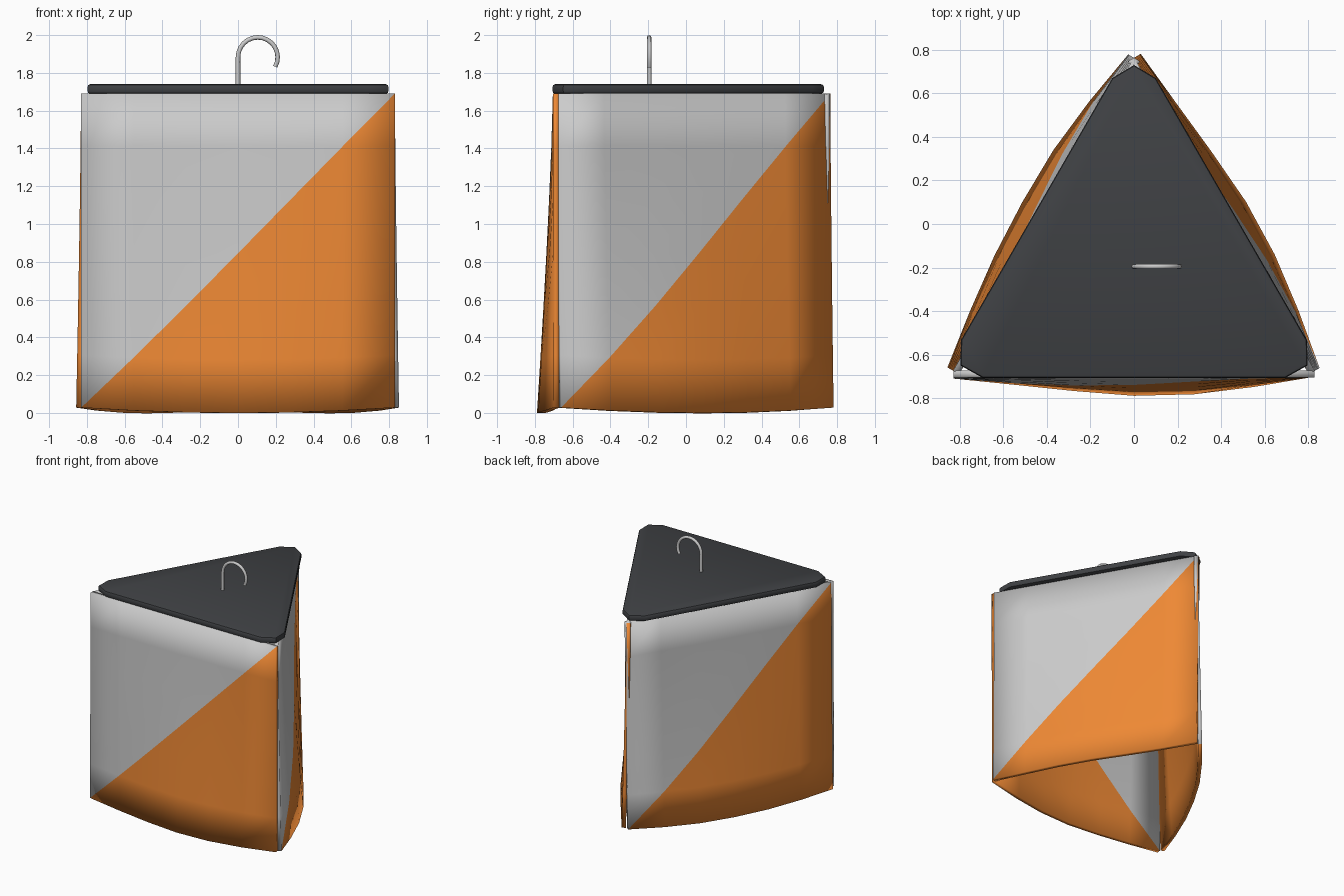
import bpy, bmesh, math
from mathutils import Vector, Matrix

if "Cube" in bpy.data.objects:
    bpy.data.objects.remove(bpy.data.objects["Cube"])

CENTRE_Y = -0.195
HALF_W, TOP_Z, N = 0.83, 1.69, 6


def material(name, rgb):
    m = bpy.data.materials.new(name)
    m.diffuse_color = (*rgb, 1)
    m.use_nodes = True
    m.node_tree.nodes["Principled BSDF"].inputs["Base Color"].default_value = m.diffuse_color
    return m


def new_object(name, bm, mats):
    me = bpy.data.meshes.new(name)
    bm.to_mesh(me)
    bm.free()
    for m in mats:
        me.materials.append(m)
    ob = bpy.data.objects.new(name, me)
    bpy.context.collection.objects.link(ob)
    return ob


def smooth(ob, degrees):
    bpy.ops.object.select_all(action='DESELECT')
    ob.select_set(True)
    bpy.context.view_layer.objects.active = ob
    bpy.ops.object.shade_smooth_by_angle(angle=math.radians(degrees))


white = material("pale_cloth", (0.58, 0.58, 0.58))
orange = material("orange_cloth", (0.86, 0.25, 0.035))
dark = material("dark_cap", (0.05, 0.053, 0.058))


# Cloth panel: grid split along its diagonal, bulging outwards towards the hem
def panel(name, angle, top_dist, hem):
    bm = bmesh.new()
    grid = []
    for j in range(N + 1):
        v = j / N
        row = []
        for i in range(N + 1):
            x = HALF_W * (2 * i / N - 1)
            z0 = 0.028 * (x / HALF_W) ** 2
            d = top_dist + (hem[i] - top_dist) * (1 - v) ** 1.3
            row.append(bm.verts.new((x, -d, z0 + (TOP_Z - z0) * v)))
        grid.append(row)
    for j in range(N):
        for i in range(N):
            a, b = grid[j][i], grid[j][i + 1]
            c, d = grid[j + 1][i + 1], grid[j + 1][i]
            if i == j:
                bm.faces.new((a, b, c)).material_index = 1
                bm.faces.new((a, c, d)).material_index = 0
            else:
                bm.faces.new((a, b, c, d)).material_index = int(i > j)
    ob = new_object(name, bm, (white, orange))
    ob.location.y = CENTRE_Y
    ob.rotation_euler.z = math.radians(angle)
    smooth(ob, 30)
    sol = ob.modifiers.new("thickness", 'SOLIDIFY')
    sol.thickness = 0.032
    sol.offset = -1


hem = [0.515, 0.543, 0.572, 0.594, 0.587, 0.553, 0.505]
panel("front_panel", 0, 0.51, hem)
panel("right_panel", 120, 0.48, hem[::-1])
panel("left_panel", -120, 0.48, [0.51, 0.557, 0.588, 0.592, 0.58, 0.55, 0.51])

# Triangular cap with clipped corners and softened rims
bm = bmesh.new()
outline = []
for k in range(3):
    rot = Matrix.Rotation(math.radians(120 * k), 3, 'Z')
    for p in ((0.1, 0.86), (0.0, 0.92), (-0.1, 0.86)):
        outline.append(rot @ Vector((*p, 0)) + Vector((0, -0.19, TOP_Z)))
base = bm.faces.new([bm.verts.new(p) for p in outline])
ext = bmesh.ops.extrude_face_region(bm, geom=[base])
bmesh.ops.translate(bm, vec=(0, 0, 0.05),
                    verts=[g for g in ext["geom"] if isinstance(g, bmesh.types.BMVert)])
bmesh.ops.recalc_face_normals(bm, faces=bm.faces)
rims = [e for e in bm.edges if abs(e.verts[0].co.z - e.verts[1].co.z) < 1e-4]
bmesh.ops.bevel(bm, geom=rims, offset=0.014, segments=2, profile=0.5, affect='EDGES')
cap = new_object("top_cap", bm, (dark,))
smooth(cap, 40)

# Wire hook: straight shank and an open arc
r, cz = 0.105, 1.883
path = [(0, 1.72), (0, 1.80)]
steps = 14
for k in range(steps + 1):
    a = math.pi + (-0.5 - math.pi) * k / steps
    path.append((r + r * math.cos(a), cz + r * math.sin(a)))
cu = bpy.data.curves.new("hook", 'CURVE')
cu.dimensions = '3D'
cu.bevel_depth = 0.012
cu.bevel_resolution = 2
cu.use_fill_caps = True
sp = cu.splines.new('POLY')
sp.points.add(len(path) - 1)
for pt, (x, z) in zip(sp.points, path):
    pt.co = (x, CENTRE_Y, z, 1)
sp.use_smooth = True
hook = bpy.data.objects.new("hook", cu)
bpy.context.collection.objects.link(hook)
